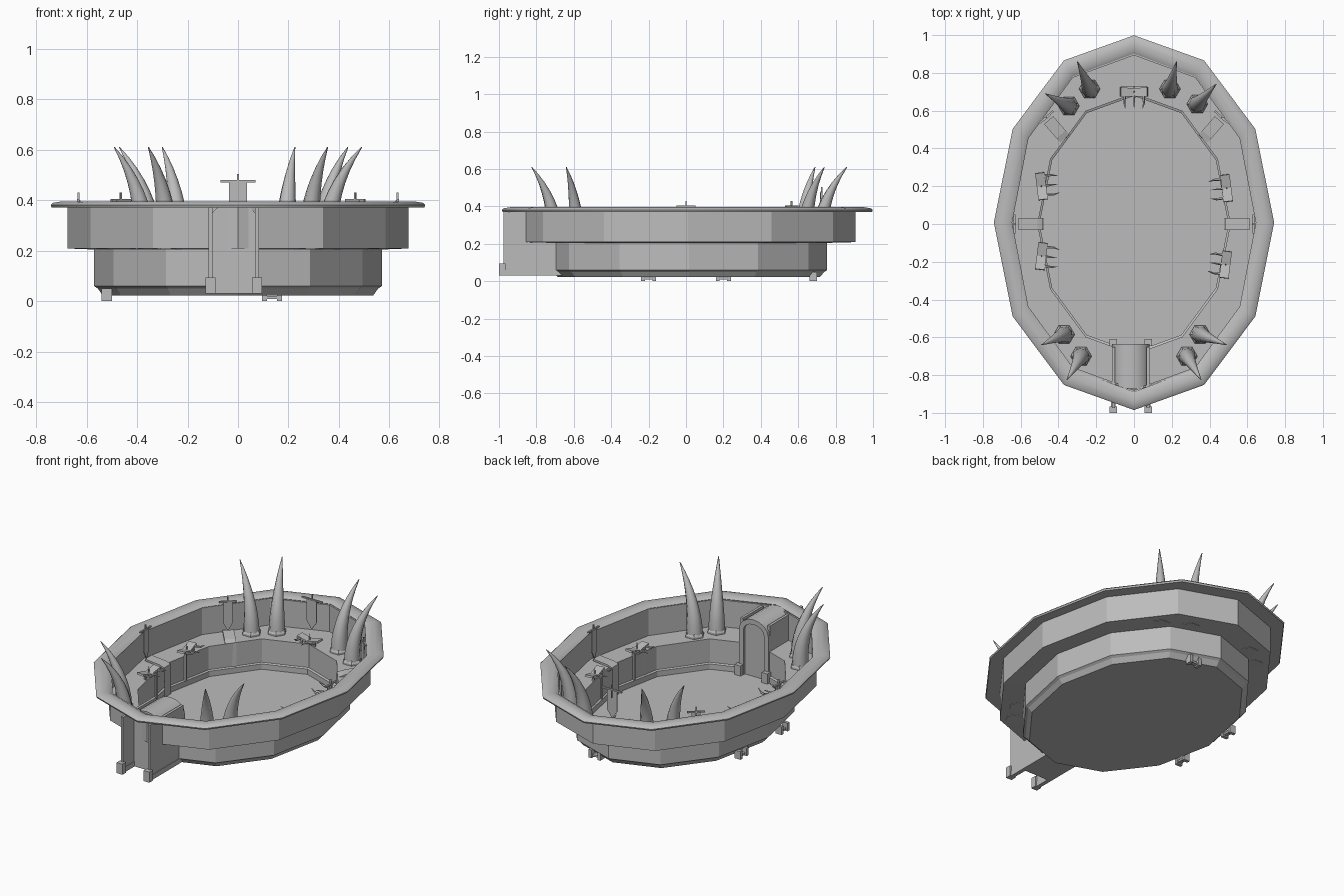
import bpy, bmesh, math
from mathutils import Vector, Matrix

if "Cube" in bpy.data.objects:
    bpy.data.objects.remove(bpy.data.objects["Cube"])

stone = bpy.data.materials.new("grey stone")
stone.use_nodes = True
stone.diffuse_color = (0.5, 0.5, 0.5, 1)
stone.node_tree.nodes["Principled BSDF"].inputs["Base Color"].default_value = (0.5, 0.5, 0.5, 1)


def finish(bm, name, matrix=None, smooth=None):
    bmesh.ops.recalc_face_normals(bm, faces=bm.faces)
    mesh = bpy.data.meshes.new(name)
    bm.to_mesh(mesh)
    bm.free()
    mesh.materials.append(stone)
    obj = bpy.data.objects.new(name, mesh)
    bpy.context.collection.objects.link(obj)
    if matrix:
        obj.matrix_world = matrix
    if smooth:
        bpy.ops.object.select_all(action="DESELECT")
        obj.select_set(True)
        bpy.context.view_layer.objects.active = obj
        bpy.ops.object.shade_smooth_by_angle(angle=math.radians(smooth))
    return obj


def bridge(bm, rings, closed=False):
    n = len(rings[0])
    pairs = list(zip(rings, rings[1:]))
    if closed:
        pairs.append((rings[-1], rings[0]))
    for a, b in pairs:
        for i in range(n):
            j = (i + 1) % n
            bm.faces.new((a[i], a[j], b[j], b[i]))


def oval(bm, rx, ry, z, cy, sides=12):
    turns = [math.tau * i / sides for i in range(sides)]
    return [bm.verts.new((rx * math.sin(t), cy + ry * math.cos(t), z)) for t in turns]


def add_box(bm, lo, hi):
    size = [h - l for l, h in zip(lo, hi)]
    mid = [(l + h) / 2 for l, h in zip(lo, hi)]
    m = Matrix.Translation(mid) @ Matrix.Diagonal((*size, 1))
    bmesh.ops.create_cube(bm, size=1, matrix=m)


def add_tube(bm, centres, radii, sides):
    rings = []
    for k, c in enumerate(centres):
        d = centres[min(k + 1, len(centres) - 1)] - centres[max(k - 1, 0)]
        turn = d.to_track_quat("Z", "Y")
        rings.append([bm.verts.new(c + turn @ Vector((
            radii[k] * math.cos(math.tau * i / sides),
            radii[k] * math.sin(math.tau * i / sides), 0))) for i in range(sides)])
    bridge(bm, rings)
    bm.faces.new(rings[0])
    bm.faces.new(rings[-1])


def facing(x, y, z, angle):
    # local +Y points at the middle of the arena
    return Matrix.Translation((x, y, z)) @ Matrix.Rotation(math.radians(angle), 4, "Z")


# Two-tier arena bowl with ledge and floor
bm = bmesh.new()
profile = [(.535, .70, .022, .015), (.555, .725, .05, .015), (.57, .74, .06, .015),
           (.57, .74, .205, .015), (.675, .895, .209, .01), (.675, .895, .378, .01),
           (.648, .885, .378, .008), (.648, .885, .214, .008), (.51, .69, .214, 0),
           (.51, .69, .07, 0), (.5, .678, .065, 0), (.5, .678, .032, 0)]
rings = [oval(bm, *p) for p in profile]
bridge(bm, rings)
bm.faces.new(rings[0])
bm.faces.new(rings[-1])
finish(bm, "arena_bowl")

# Rounded coping along the wall top
bm = bmesh.new()
coping = [(.738, .371), (.742, .381), (.732, .39), (.695, .396), (.66, .39), (.645, .381), (.65, .371)]
bridge(bm, [oval(bm, r, r + .25, z, .007) for r, z in coping], closed=True)
finish(bm, "wall_coping", smooth=50)

# Curved horns standing in hexagonal collars
horns = [((.35, -.585), (.49, -.64)), ((.28, -.7), (.355, -.825)),
         ((-.37, -.585), (-.49, -.64)), ((-.28, -.7), (-.355, -.825)),
         ((.335, .635), (.435, .74)), ((.19, .715), (.225, .86)),
         ((-.345, .625), (-.47, .69)), ((-.235, .715), (-.3, .86))]
for base, tip in horns:
    a, c = Vector((*base, .23)), Vector((*tip, .61))
    b = Vector((*base, .44))
    steps = [k / 8 for k in range(9)]
    path = [a * (1 - t) ** 2 + b * 2 * t * (1 - t) + c * t * t for t in steps]
    bm = bmesh.new()
    add_tube(bm, path, [.045 * (1 - t ** 1.4) + .002 for t in steps], 8)
    finish(bm, "horn", smooth=60)
    bm = bmesh.new()
    feet = [Vector((*base, z)) for z in (.205, .225, .24)]
    add_tube(bm, feet, [.056, .056, .045], 6)
    finish(bm, "horn_collar")

# Wall banners on crossbars
banners = [(.632, 0, .4, 90), (-.632, 0, .4, -90), (.465, .565, .4, 139),
           (-.465, .565, .4, -139), (0, .725, .475, 180)]
for x, y, z, angle in banners:
    wide = 1.4 if x == 0 else 1
    m = facing(x, y, z, angle)
    bm = bmesh.new()
    add_box(bm, (-.05 * wide, -.005, -.004), (.05 * wide, .005, .005))
    add_box(bm, (-.003, -.004, -.05), (.003, .004, .03))
    finish(bm, "banner_pole", m)
    bm = bmesh.new()
    w = .025 * wide
    shape = [(-w, 0), (w, 0), (w, -.13), (0, -.18), (-w, -.13)]
    sides = [[bm.verts.new((px, py, pz)) for px, pz in shape] for py in (.004, .008)]
    bridge(bm, sides)
    for side in sides:
        bm.faces.new(side)
    finish(bm, "banner_cloth", m)

# Runner strips draped over the ledge below the side banners
drape = [(.02, .235), (.07, .23), (.12, .225), (.15, .215), (.152, .04)]
for x, y, z, angle in banners[:4]:
    bm = bmesh.new()
    rows = [[bm.verts.new((s * .032, py, pz - drop)) for s, drop in
             ((-1, 0), (1, 0), (1, .012), (-1, .012))] for py, pz in drape]
    bridge(bm, rows)
    bm.faces.new(rows[0])
    bm.faces.new(rows[-1])
    finish(bm, "ledge_runner", facing(x, y, 0, angle))

# Spiked racks on the ledge edge
racks = [(.49, .19, 97), (-.49, .2, -83), (.485, -.215, 83), (-.49, -.17, -97), (0, .7, 180)]
for x, y, angle in racks:
    bm = bmesh.new()
    for s in (-1, 1):
        tilt = Matrix.Translation((s * .035, 0, .035)) @ Matrix.Rotation(-s * .25, 4, "Y")
        bmesh.ops.create_cube(bm, size=1, matrix=tilt @ Matrix.Diagonal((.075, .05, .012, 1)))
        add_box(bm, (s * .045 - .006, .01, -.14), (s * .045 + .006, .022, .03))
        prong = [Vector((s * .05, .02, .035)), Vector((s * .052, .06, .04)), Vector((s * .045, .09, .06))]
        add_tube(bm, prong, [.008, .006, .001], 5)
    add_tube(bm, [Vector((0, .02, .03)), Vector((0, .085, .03))], [.008, .001], 5)
    add_tube(bm, [Vector((0, 0, .02)), Vector((0, 0, .07))], [.005, .002], 5)
    finish(bm, "spiked_rack", facing(x, y, .205, angle))

# Feet that come out below the wall
for x, y, angle in [(-.525, .2, -90), (-.525, -.2, -90), (.135, .685, 180)]:
    bm = bmesh.new()
    for s in (-1, 1):
        add_box(bm, (s * .03 - .01, -.015, 0), (s * .03 + .01, .025, .05))
    add_box(bm, (-.04, -.005, .008), (.04, .02, .02))
    finish(bm, "rack_foot", facing(x, y, 0, angle))

# Arched gatehouse
gate_x, half, spring = -.017, .1, .31
arc = [math.pi * k / 8 for k in range(9)]


def arch(w, rise, foot):
    top = [(w * math.cos(t), spring + rise * math.sin(t)) for t in arc]
    return [(w, foot)] + top + [(-w, foot)]


bm = bmesh.new()
layers = [(half, .08, -.87), (half, .08, -.635), (.07, .05, -.635), (.07, .05, -.65)]
loops = [[bm.verts.new((gate_x + px, y, pz)) for px, pz in arch(w, rise, .03)]
         for w, rise, y in layers]
bridge(bm, loops)
bm.faces.new(loops[0])
bm.faces.new(loops[-1])
finish(bm, "gatehouse", smooth=30)

# Side walls and rails running out through the gate
for s in (-1, 1):
    x = gate_x + s * .092
    bm = bmesh.new()
    add_box(bm, (x - .008, -.975, .035), (x + .008, -.65, .372))
    finish(bm, "gate_side_wall")
    bm = bmesh.new()
    add_box(bm, (x - .02, -1, .03), (x + .02, -.965, .095))
    add_box(bm, (x - .02, -.645, .03), (x + .02, -.61, .095))
    add_box(bm, (x - .012, -.98, .03), (x + .012, -.63, .06))
    finish(bm, "gate_rail")
